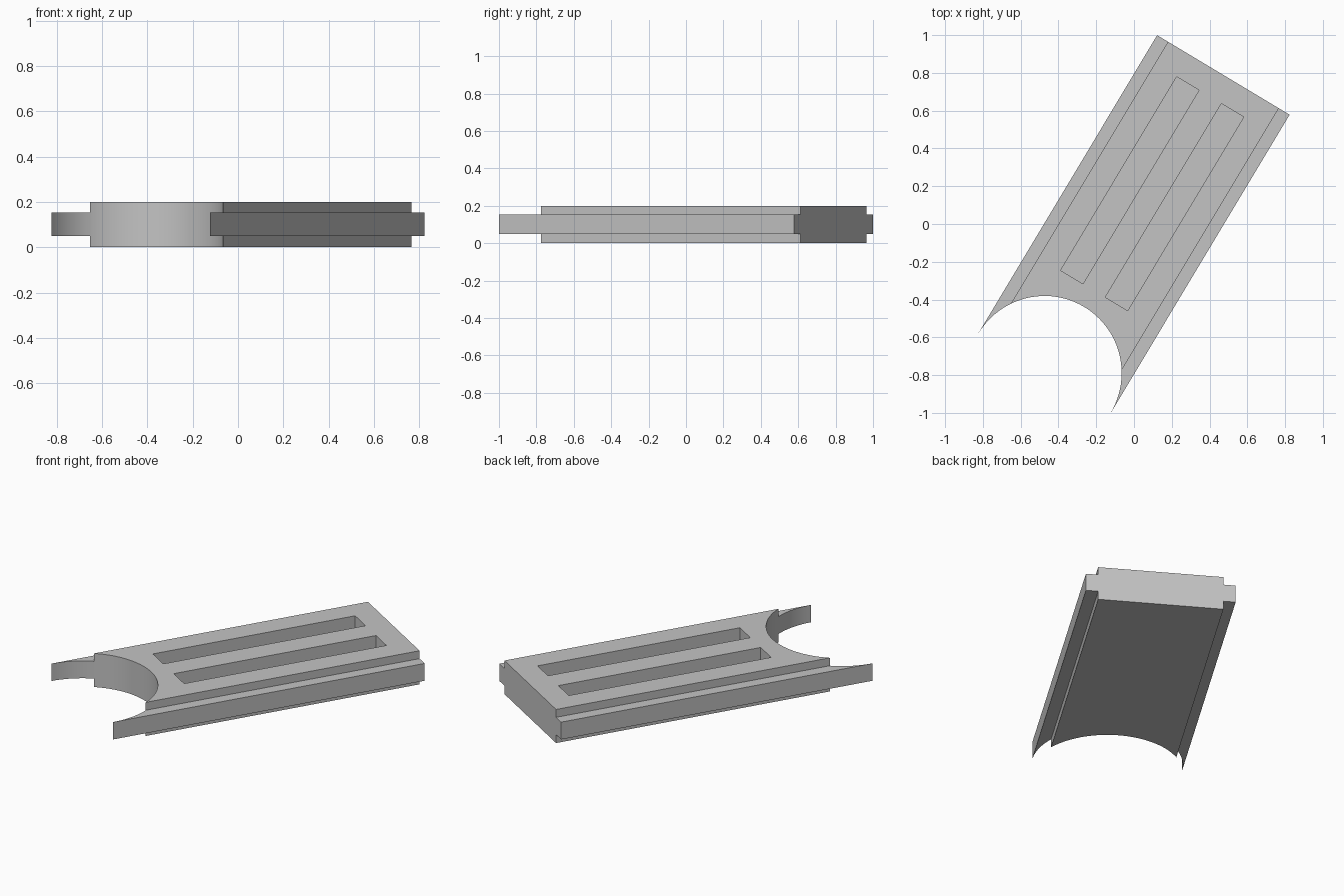
import bpy
import bmesh
from math import radians
from mathutils import Matrix, Vector

HALF_LEN, HALF_WIDTH, BODY_HALF = 0.92, 0.409, 0.342
HEIGHT, TONGUE_LOW, TONGUE_HIGH = 0.2, 0.05, 0.153
SLOT_DEPTH = 0.1
TURN = radians(-30.96)

cube = bpy.data.objects.get("Cube")
if cube:
    bpy.data.objects.remove(cube, do_unlink=True)

grey = bpy.data.materials.new("plain grey")
grey.use_nodes = True
colour = (0.55, 0.55, 0.55, 1)
grey.diffuse_color = colour
grey.node_tree.nodes["Principled BSDF"].inputs["Base Color"].default_value = colour


def make_object(name, bm):
    """Turn a bmesh into an object lying along the panel's slanted axis."""
    bmesh.ops.recalc_face_normals(bm, faces=bm.faces)
    mesh = bpy.data.meshes.new(name)
    bm.to_mesh(mesh)
    bm.free()
    mesh.materials.append(grey)
    obj = bpy.data.objects.new(name, mesh)
    obj.rotation_euler.z = TURN
    bpy.context.collection.objects.link(obj)
    return obj


def cut(target, cutter):
    cutter.hide_render = True
    mod = target.modifiers.new("cut", 'BOOLEAN')
    mod.operation = 'DIFFERENCE'
    mod.solver = 'EXACT'
    mod.object = cutter
    bpy.context.view_layer.objects.active = target
    bpy.ops.object.modifier_apply(modifier=mod.name)
    bpy.data.objects.remove(cutter, do_unlink=True)


# Panel: cross-section with a tongue on both sides, extruded lengthwise
half = [(BODY_HALF, 0), (BODY_HALF, TONGUE_LOW), (HALF_WIDTH, TONGUE_LOW),
        (HALF_WIDTH, TONGUE_HIGH), (BODY_HALF, TONGUE_HIGH), (BODY_HALF, HEIGHT)]
section = half + [(-x, z) for x, z in reversed(half)]
bm = bmesh.new()
face = bm.faces.new([bm.verts.new((x, -HALF_LEN, z)) for x, z in section])
ends = bmesh.ops.extrude_face_region(bm, geom=[face])["geom"]
bmesh.ops.translate(bm, vec=Vector((0, 2 * HALF_LEN, 0)),
                    verts=[v for v in ends if isinstance(v, bmesh.types.BMVert)])
panel = make_object("tongued_panel", bm)

# Semicircular notch in the front end
bm = bmesh.new()
bmesh.ops.create_cone(bm, cap_ends=True, segments=96, radius1=HALF_WIDTH - 0.001,
                      radius2=HALF_WIDTH - 0.001, depth=1,
                      matrix=Matrix.Translation((0, -HALF_LEN, HEIGHT / 2)))
cut(panel, make_object("notch_cutter", bm))

# Two long blind slots in the top
for side in (-1, 1):
    bm = bmesh.new()
    bmesh.ops.create_cube(bm, size=1, matrix=Matrix.Translation((side * 0.138, 0.187, HEIGHT))
                          @ Matrix.Diagonal((0.138, 1.195, 2 * SLOT_DEPTH, 1)))
    cut(panel, make_object("slot_cutter", bm))

# Smooth the notch, keep the edges sharp
bpy.ops.object.select_all(action='DESELECT')
panel.select_set(True)
bpy.context.view_layer.objects.active = panel
bpy.ops.object.shade_smooth_by_angle(angle=radians(30))
